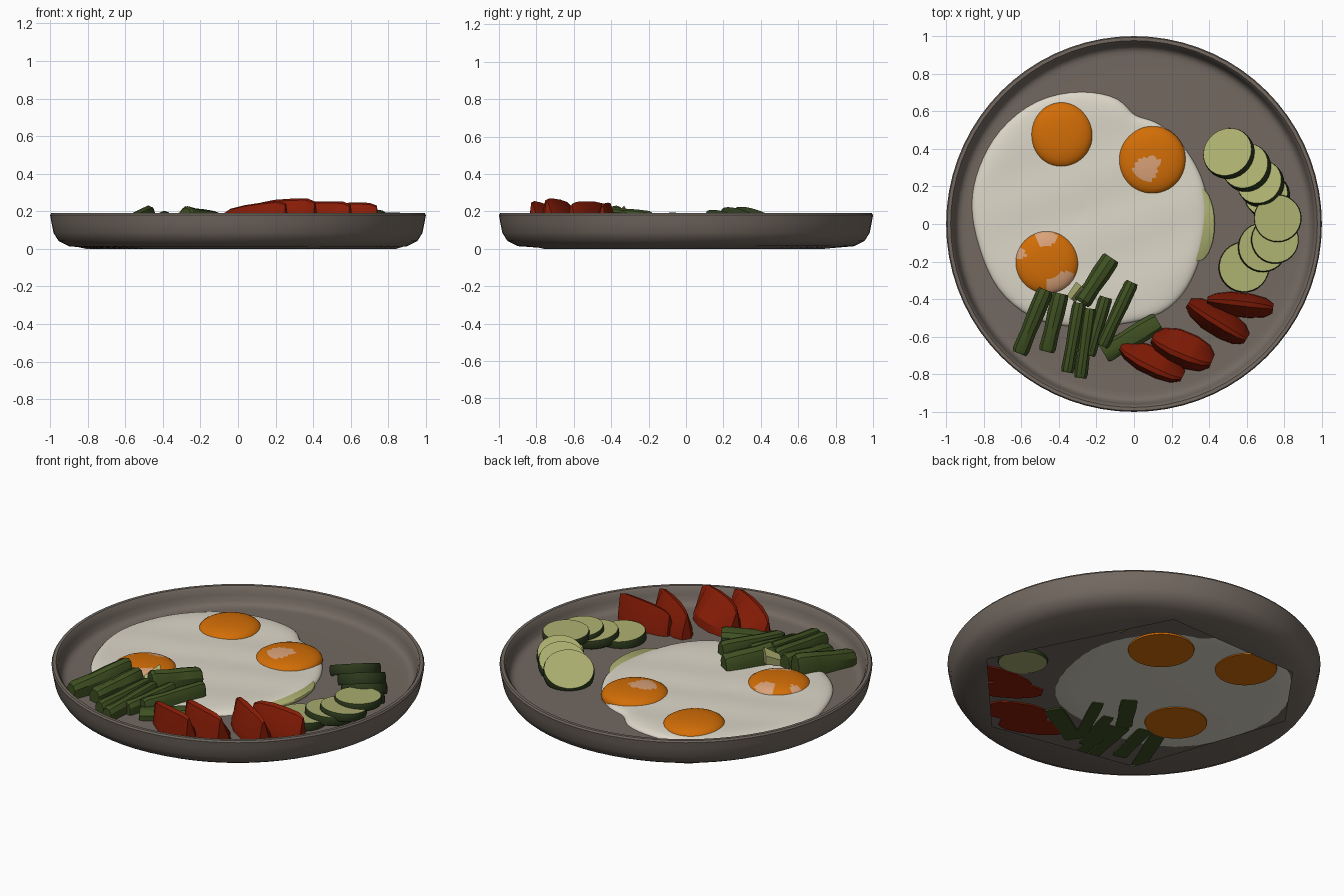
import bpy, bmesh, math
from mathutils import Vector

cube = bpy.data.objects.get("Cube")
if cube:
    bpy.data.objects.remove(cube, do_unlink=True)


def material(name, r, g, b):
    m = bpy.data.materials.new(name)
    m.use_nodes = True
    m.diffuse_color = (r, g, b, 1)
    bsdf = m.node_tree.nodes["Principled BSDF"]
    bsdf.inputs["Base Color"].default_value = (r, g, b, 1)
    bsdf.inputs["Roughness"].default_value = 0.8
    return m


STONE = material("grey brown stoneware", 0.17, 0.14, 0.118)
WHITE = material("egg white", 0.72, 0.68, 0.58)
ORANGE = material("yolk orange", 0.65, 0.155, 0.002)
SHINE = material("pale yolk", 0.70, 0.36, 0.19)
GREEN = material("bean green", 0.05, 0.082, 0.016)
PALE = material("cucumber flesh", 0.41, 0.43, 0.16)
SKIN = material("cucumber skin", 0.026, 0.042, 0.012)
RED = material("tomato red", 0.25, 0.012, 0.002)


def loft(name, rings, mats, caps=(True, True), rule=None, angle=40):
    """Bridge closed rings of points in order and cap the ends."""
    bm = bmesh.new()
    loops = [[bm.verts.new(p) for p in ring] for ring in rings]
    for a, b in zip(loops, loops[1:]):
        n = len(a)
        for i in range(n):
            bm.faces.new((a[i], a[(i + 1) % n], b[(i + 1) % n], b[i]))
    for wanted, loop in zip(caps, (loops[0], loops[-1])):
        if wanted:
            bm.faces.new(loop)
    bmesh.ops.recalc_face_normals(bm, faces=bm.faces)
    if rule:
        for f in bm.faces:
            f.material_index = rule(f)
    me = bpy.data.meshes.new(name)
    bm.to_mesh(me)
    bm.free()
    for m in mats:
        me.materials.append(m)
    me.shade_smooth()
    me.set_sharp_from_angle(angle=math.radians(angle))
    ob = bpy.data.objects.new(name, me)
    bpy.context.collection.objects.link(ob)
    return ob


def circle(rx, ry, z, n, cx=0, cy=0):
    return [Vector((cx + rx * math.cos(math.tau * i / n),
                    cy + ry * math.sin(math.tau * i / n), z)) for i in range(n)]


# Plate: open underside with an angular hole, then foot, wall, rim and floor
corners = [Vector((r * math.cos(math.radians(a)), r * math.sin(math.radians(a)), 0))
           for a, r in ((65, .82), (125, .88), (160, .86), (230, .78), (295, .84), (345, .87))]


def hole_point(a):
    """Point on the straight-sided hole in direction a."""
    d = Vector((math.cos(a), math.sin(a), 0))
    for p, q in zip(corners, corners[1:] + corners[:1]):
        e = q - p
        det = d.x * e.y - d.y * e.x
        s = (p.x * d.y - p.y * d.x) / det
        r = (p.x * e.y - p.y * e.x) / det
        if -0.001 <= s <= 1.001 and r > 0:
            return d * r
    return d * 0.8


SEG = 72
profile = [(.9, .014), (.955, .042), (.982, .085), (.993, .14), (1, .18), (.994, .19),
           (.976, .19), (.966, .178), (.958, .145), (.948, .112), (.934, .095),
           (.915, .089), (.89, .088), (.6, .088)]
rings = [[hole_point(math.tau * i / SEG) for i in range(SEG)]]
rings += [circle(r, r, z, SEG) for r, z in profile]
loft("plate", rings, [STONE], caps=(False, True))

# Egg white: wavy outline with a gently bumpy top
outline = [(-.87, .1), (-.83, .3), (-.72, .5), (-.52, .66), (-.28, .71), (-.08, .67),
           (.0, .58), (.11, .55), (.23, .46), (.33, .32), (.385, .18), (.395, .03),
           (.365, -.15), (.29, -.34), (.15, -.48), (-.08, -.54), (-.35, -.55),
           (-.55, -.5), (-.73, -.35), (-.83, -.12)]
pts = [Vector((x, y, 0)) for x, y in outline]
fine = []
for i, p in enumerate(pts):
    before, q, after = pts[i - 1], pts[(i + 1) % len(pts)], pts[(i + 2) % len(pts)]
    fine += [p, (p + q) * 0.5625 - (before + after) * 0.0625]
mid = Vector((-.22, .08, 0))


def egg_ring(scale, z, bump=0.0):
    flat = [mid + (p - mid) * scale for p in fine]
    return [Vector((p.x, p.y, z + bump * (math.sin(17 * p.x + 5 * p.y) + math.cos(19 * p.y - 7 * p.x))))
            for p in flat]


egg = loft("egg_white", [egg_ring(.98, .083), egg_ring(1, .09), egg_ring(.985, .105),
                         egg_ring(.94, .115, .001)]
           + [egg_ring(s / 10, .119, .0025) for s in (8.6, 7.7, 6.8, 5.8, 4.8, 3.8, 2.8, 1.8, .8)],
           [WHITE], angle=60)
sub = egg.modifiers.new("soften", "SUBSURF")
sub.levels = sub.render_levels = 1

# Yolks: low domes with glossy pale patches
patches = [(.06, .29, .065), (.1, .33, .035), (-.47, -.07, .055),
           (-.37, -.31, .06), (-.43, -.33, .04), (-.61, -.16, .035)]


def patch_rule(f):
    c = f.calc_center_median()
    return int(c.z > .1 and any(math.hypot(c.x - x, c.y - y) < r for x, y, r in patches))


dome = [(.97, .079), (1, .1), (.98, .115), (.93, .126), (.85, .135), (.75, .142), (.64, .147),
        (.52, .151), (.4, .153), (.27, .155), (.14, .156), (.04, .156)]
for i, (x, y, rx, ry) in enumerate([(-.385, .475, .167, .175), (.095, .34, .182, .183),
                                    (-.465, -.205, .173, .17)]):
    loft(f"yolk_{i + 1}", [circle(rx * s, ry * s, z, 48, x, y) for s, z in dome],
         [ORANGE, SHINE], rule=patch_rule, angle=60)


# Cucumber slices: x, y, z, radius, thickness, lean x, lean y
def slice_rings(x, y, z, r, t, lx, ly, stretch=1):
    turn = Vector((lx, ly, 1)).to_track_quat('Z', 'Y')
    return [[turn @ p + Vector((x, y, z)) for p in circle(r * k, r * k * stretch, h * t, 28)]
            for k, h in ((.97, -.5), (1, -.3), (1, .3), (.97, .5))]


slices = [(.505, .375, .14, .138, .055, -.33, .38), (.6, .3, .139, .13, .06, -.33, .38),
          (.675, .215, .13, .125, .06, -.3, .36), (.71, .15, .108, .12, .055, -.25, .3),
          (.765, .03, .165, .127, .045, -.02, .04), (.75, -.085, .147, .127, .045, .05, .08),
          (.685, -.125, .125, .132, .05, .06, .08), (.585, -.23, .104, .135, .055, .03, .05)]
for i, values in enumerate(slices):
    loft(f"cucumber_slice_{i + 1}", slice_rings(*values), [PALE, SKIN],
         rule=lambda f: int(len(f.verts) == 4), angle=50)

# Slice tucked beneath the egg, showing only along its edge
loft("tucked_cucumber_slice", slice_rings(.34, .0, .099, .09, .018, 0, 0, 2.2), [PALE], angle=50)


def sweep(name, start, end, section, stations, mats):
    """Sweep an upright section from start to end; stations give position, width, height."""
    a, b = Vector(start), Vector(end)
    side = Vector((-(b - a).y, (b - a).x, 0)).normalized()
    rings = []
    for t, ws, hs in stations:
        c = a.lerp(b, t)
        rings.append([Vector((c.x, c.y, 0)) + side * u * ws
                      + Vector((0, 0, .08 + v * (c.z - .08) * hs)) for u, v in section])
    loft(name, rings, mats, angle=30)


# Green beans: end points with top heights, then half width
beans = [((-.61, -.69, .17), (-.47, -.35, .235), .045), ((-.465, -.68, .17), (-.39, -.37, .205), .045),
         ((-.355, -.79, .17), (-.29, -.42, .19), .036), ((-.285, -.82, .16), (-.235, -.45, .195), .036),
         ((-.24, -.7, .16), (-.15, -.39, .19), .036), ((-.17, -.65, .18), (-.01, -.31, .2), .037),
         ((-.28, -.42, .23), (-.12, -.18, .2), .05), ((-.16, -.69, .14), (.13, -.52, .16), .055)]
bean_stations = [(0, .85, .92), (.06, 1, 1), (.35, .92, .97), (.65, 1.03, 1), (.94, 1, 1), (1, .85, .92)]
for i, (p, q, w) in enumerate(beans):
    section = [(-w * .9, 0), (-w, .65), (-w * .6, .93), (0, 1), (w * .65, .9), (w, .6), (w * .9, 0)]
    sweep(f"green_bean_{i + 1}", p, q, section, bean_stations, [GREEN])

# Pale cut end of the top bean
sweep("bean_cut_end", (-.335, -.40, .185), (-.28, -.33, .23),
      [(-.035, .4), (-.035, .75), (0, 1), (.035, .75), (.035, .4)], [(0, .8, .9), (1, 1, 1)], [PALE])

# Tomato wedges: end points with ridge heights, half width, ridge offset
wedges = [((.39, -.41, .24), (.74, -.45, .25), .065, .01),
          ((.29, -.42, .25), (.6, -.61, .255), .078, -.01),
          ((.1, -.6, .255), (.415, -.73, .275), .095, -.035),
          ((-.07, -.65, .215), (.26, -.81, .265), .075, -.035)]
wedge_stations = [(0, .35, .82), (.12, .72, .95), (.35, 1, 1), (.65, 1, 1), (.88, .8, .98), (1, .4, .88)]
for i, (p, q, w, ridge) in enumerate(wedges):
    section = [(-w, 0), (-w * .95, .3), (ridge - .016, .95), (ridge + .01, 1), (w * .92, .3), (w, 0)]
    sweep(f"tomato_wedge_{i + 1}", p, q, section, wedge_stations, [RED])
